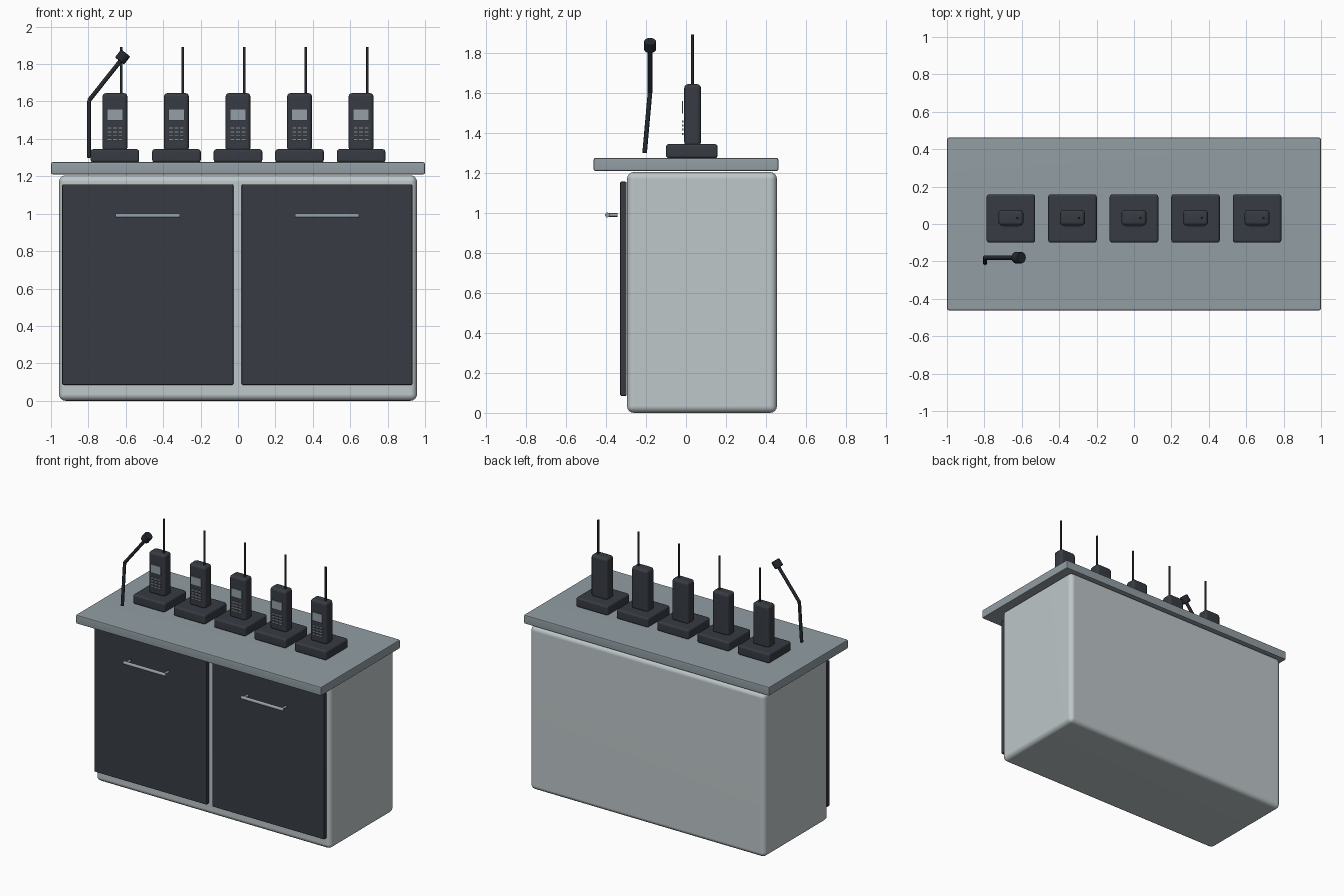
import bpy, bmesh, math
from mathutils import Vector

if "Cube" in bpy.data.objects:
    bpy.data.objects.remove(bpy.data.objects["Cube"])


def material(name, rgb):
    m = bpy.data.materials.new(name)
    lin = [(c / 255 / 12.92) if c < 11 else ((c / 255 + 0.055) / 1.055) ** 2.4 for c in rgb]
    m.diffuse_color = (*lin, 1)
    m.use_nodes = True
    m.node_tree.nodes["Principled BSDF"].inputs["Base Color"].default_value = m.diffuse_color
    return m


LIGHT = material("light_grey", (190, 199, 201))
COUNTER = material("counter_grey", (146, 158, 164))
DARK = material("charcoal", (55, 59, 66))
BLACK = material("near_black", (36, 41, 46))
STEEL = material("steel", (150, 160, 168))


def finish(name, bm, mat, smooth=True):
    me = bpy.data.meshes.new(name)
    bm.to_mesh(me)
    bm.free()
    me.materials.append(mat)
    ob = bpy.data.objects.new(name, me)
    bpy.context.collection.objects.link(ob)
    if smooth:
        me.shade_smooth()
        me.set_sharp_from_angle(angle=math.radians(40))
        ob.modifiers.new("normals", 'WEIGHTED_NORMAL').keep_sharp = True
    return ob


def box(name, x, y, z, mat, bevel=0.0, segments=3):
    """Box from (min, max) pairs with rounded edges."""
    bm = bmesh.new()
    bmesh.ops.create_cube(bm, size=1)
    for v in bm.verts:
        v.co = [(a + b) / 2 + c * (b - a) for (a, b), c in zip((x, y, z), v.co)]
    if bevel:
        bmesh.ops.bevel(bm, geom=bm.edges[:], offset=bevel, segments=segments,
                        profile=0.5, affect='EDGES', clamp_overlap=True)
    return finish(name, bm, mat, bevel > 0)


def rod(name, a, b, r, mat, sides=16, bevel=0.0):
    """Capped cylinder between two points."""
    a, b = Vector(a), Vector(b)
    bm = bmesh.new()
    bmesh.ops.create_cone(bm, cap_ends=True, segments=sides, radius1=r, radius2=r,
                          depth=(b - a).length)
    if bevel:
        rims = [e for e in bm.edges if abs(e.verts[0].co.z - e.verts[1].co.z) < 1e-5]
        bmesh.ops.bevel(bm, geom=rims, offset=bevel, segments=2, profile=0.5, affect='EDGES')
    rot = Vector((0, 0, 1)).rotation_difference(b - a).to_matrix()
    for v in bm.verts:
        v.co = rot @ v.co + (a + b) / 2
    return finish(name, bm, mat)


# Cabinet and worktop
box("cabinet", (-0.957, 0.957), (-0.295, 0.455), (0, 1.205), LIGHT, 0.035, 4)
box("worktop", (-1, 1), (-0.462, 0.462), (1.21, 1.276), COUNTER, 0.01, 2)

# Doors with bar handles
for side, x0, x1 in (("left", -0.94, -0.025), ("right", 0.02, 0.932)):
    box(side + "_door", (x0, x1), (-0.33, -0.297), (0.085, 1.157), DARK, 0.006, 2)
    c = (x0 + x1) / 2
    rod(side + "_handle_bar", (c - 0.172, -0.393, 0.99), (c + 0.172, -0.393, 0.99), 0.012, STEEL)
    for s in (-1, 1):
        rod(side + "_handle_post", (c + s * 0.155, -0.393, 0.99),
            (c + s * 0.155, -0.343, 0.99), 0.009, STEEL, 12)

# Five handsets in charging bases
for i in range(5):
    x = (i - 2) * 0.329
    box("charger_base", (x - 0.13, x + 0.13), (-0.1, 0.158), (1.274, 1.345), DARK, 0.014)
    box("handset", (x - 0.067, x + 0.067), (-0.009, 0.075), (1.335, 1.645), DARK, 0.02)
    rod("antenna", (x + 0.034, 0.032, 1.63), (x + 0.034, 0.032, 1.892), 0.007, BLACK, 12)
    box("screen", (x - 0.042, x + 0.042), (-0.02, -0.014), (1.498, 1.56), STEEL)
    for row in range(4):
        for col in (-1, 0, 1):
            bx, bz = x + col * 0.029, 1.458 - row * 0.0205
            box("key", (bx - 0.0125, bx + 0.0125), (-0.02, -0.012),
                (bz - 0.005, bz + 0.005), STEEL)

# Bent-neck microphone
foot, elbow, tip = (-0.797, -0.207, 1.30), (-0.797, -0.18, 1.605), (-0.63, -0.18, 1.815)
rod("microphone_stem", foot, elbow, 0.0115, BLACK)
rod("microphone_neck", elbow, tip, 0.0115, BLACK)
axis = (Vector(tip) - Vector(elbow)).normalized()
head = Vector((-0.617, -0.18, 1.838))
rod("microphone_head", head - axis * 0.027, head + axis * 0.027, 0.031, BLACK, 20, 0.006)
